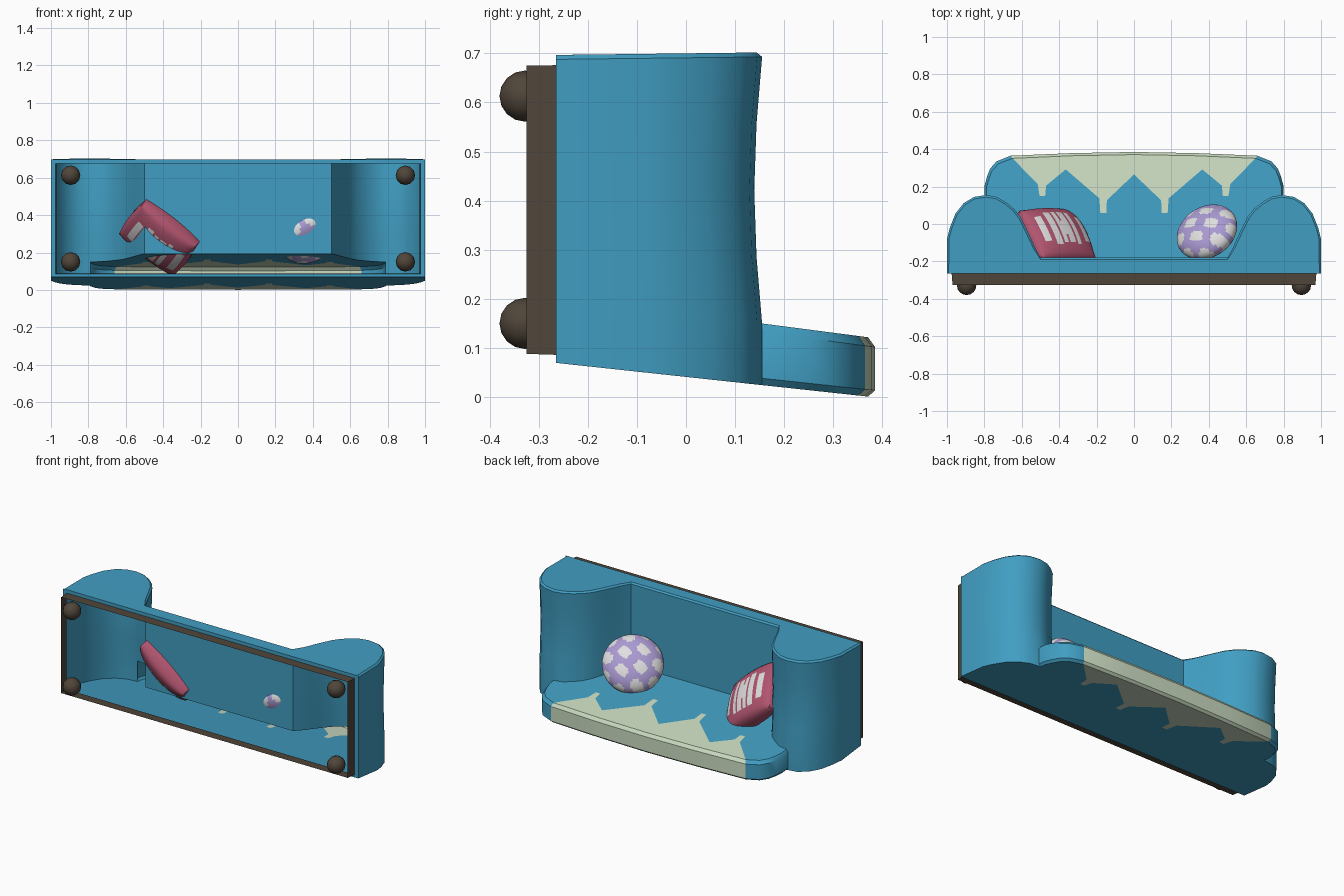
import bpy, bmesh, math
from mathutils import Vector, Matrix

if "Cube" in bpy.data.objects:
    bpy.data.objects.remove(bpy.data.objects["Cube"])


def material(name, rgb):
    m = bpy.data.materials.new(name)
    m.diffuse_color = (*rgb, 1)
    m.use_nodes = True
    m.node_tree.nodes["Principled BSDF"].inputs["Base Color"].default_value = m.diffuse_color
    return m


BLUE = material("blue fabric", (0.052, 0.34, 0.54))
CREAM = material("cream drips", (0.60, 0.72, 0.54))
BROWN = material("dark wood", (0.08, 0.06, 0.042))
RED = material("rose fabric", (0.44, 0.09, 0.16))
PURPLE = material("lilac fabric", (0.40, 0.32, 0.64))
WHITE = material("off white", (0.74, 0.74, 0.74))


def finish(name, bm, mats, angle=35):
    bmesh.ops.remove_doubles(bm, verts=bm.verts, dist=0.0006)
    bmesh.ops.recalc_face_normals(bm, faces=bm.faces)
    me = bpy.data.meshes.new(name)
    bm.to_mesh(me)
    bm.free()
    for m in mats:
        me.materials.append(m)
    ob = bpy.data.objects.new(name, me)
    bpy.context.collection.objects.link(ob)
    bpy.ops.object.select_all(action='DESELECT')
    ob.select_set(True)
    bpy.context.view_layer.objects.active = ob
    bpy.ops.object.shade_smooth_by_angle(angle=math.radians(angle))
    return ob


def face(bm, pts, mat=0):
    f = bm.faces.new([bm.verts.new(p) for p in pts])
    f.material_index = mat
    return f


def mirrored(half):
    """Left half list ending near the centre -> full left-to-right list."""
    right = [(-x, y) for x, y in reversed(half)]
    return half + (right[1:] if abs(half[-1][0]) < 1e-6 else right)


# ---- profiles in x, y (sofa lies on its back: its top is +y, its front is +z)
arm = [(-1, -.265), (-1, -.08), (-.985, -.02), (-.955, .055), (-.91, .112), (-.855, .145),
       (-.788, .155), (-.735, .145), (-.685, .117), (-.64, .08), (-.605, .035),
       (-.575, -.025), (-.55, -.08), (-.525, -.135), (-.5, -.18)]
PEAK = 6
rim = [(-.8, .155), (-.8, .2), (-.787, .25), (-.77, .295), (-.735, .335), (-.66, .365),
       (-.33, .379), (0, .385)]
zigzag = [(-.515, .215), (-.505, .15), (-.475, .15), (-.47, .205), (-.365, .292),
          (-.185, .137), (-.18, .06), (-.148, .06), (-.145, .127), (0, .265)]
CREAM_X = .661


def z_back(y):
    return .041 - .108 * y


def z_rest(y):
    return .170 - .13 * y


def inset(p):
    k = min(1, max(0, (p[1] - .155) / .2))
    return (p[0] * .985, p[1] - .014 * k)


# ---- sofa body: one hollow shell, open underneath
bm = bmesh.new()
rim_full = mirrored(rim)
rim_in = [inset(p) for p in rim_full]
zig = mirrored(zigzag)
top = [p for p in rim_in if abs(p[0]) < CREAM_X]
left = [p for p in rim_in if p[0] < -.6]
right = [p for p in rim_in if p[0] > .6]
inner, outer = arm[PEAK:], arm[:PEAK + 1]
flip = lambda pts: [(-x, y) for x, y in reversed(pts)]

# backrest front and back panels, split along the drip line
for z, low in ((z_rest, inner[::-1]), (z_back, outer)):
    blue = low + left[1:] + zig + right[:-1] + flip(low)
    cream = top + zig[::-1]
    face(bm, [(x, y, z(y)) for x, y in blue], 0)
    face(bm, [(x, y, z(y)) for x, y in cream], 1)

# rounded rim of the backrest
rings = []
for p, q in zip(rim_full, rim_in):
    rings.append([(*q, z_back(q[1])), (*p, z_back(p[1]) + .014),
                  (*p, z_rest(p[1]) - .018), (*q, z_rest(q[1]))])
for a, b in zip(rings, rings[1:]):
    cm = 1 if max(abs(a[1][0]), abs(b[1][0])) < CREAM_X else 0
    for i in range(3):
        face(bm, [a[i], b[i], b[i + 1], a[i + 1]], cm)


# arms and seat swept from backrest to the front
def column(i, p):
    x, y = p
    zf = .70 + .012 * y
    s = -1 if x < 0 else 1
    col = [(x, y, z_back(y))] if i <= PEAK else []
    for t in (0, .25, .5, .75, 1):
        dip = .016 * math.sin(math.pi * t) * max(0, (y + .18) / .335)
        zs = z_rest(y)
        col.append((x, y - dip, zs + (zf - .009 - zs) * t))
    if i == 0:
        e = (x - s * .009, y)
    elif i == len(arm) - 1:
        e = (x, y - .009)
    else:
        d = Vector((s * .78 - x, -.1 - y)).normalized() * .011
        e = (x + d.x, y + d.y)
    col.append((*e, zf))
    return col


n = len(arm)
cols = [column(i, p) for i, p in enumerate(arm)]
cols += [[(-x, y, z) for x, y, z in c] for c in reversed(cols)]
for a, b in zip(cols, cols[1:]):
    if len(a) != len(b):      # at the peak the inner side starts at the backrest
        a, b = a[-6:], b[-6:]
    for i in range(len(a) - 1):
        face(bm, [a[i], b[i], b[i + 1], a[i + 1]])
face(bm, [c[-1] for c in cols])

# narrow ledge under the body
def rect(hx, z0, z1, y):
    return [(-hx, y, z0), (hx, y, z0), (hx, y, z1), (-hx, y, z1)]


def band(bm, a, b):
    for i in range(4):
        j = (i + 1) % 4
        face(bm, [a[i], a[j], b[j], b[i]])


band(bm, rect(1, .0696, .697, -.265), rect(.975, .086, .676, -.265))
bmesh.ops.triangulate(bm, faces=[f for f in bm.faces if len(f.verts) > 4])
finish("sofa_body", bm, [BLUE, CREAM])

# ---- wooden base band
bm = bmesh.new()
band(bm, rect(.975, .086, .676, -.265), rect(.97, .088, .675, -.325))
finish("base_frame", bm, [BROWN])

# ---- four round feet
for sx in (-1, 1):
    for z in (.15, .613):
        bm = bmesh.new()
        bmesh.ops.create_uvsphere(bm, u_segments=12, v_segments=8, radius=.052,
                                  matrix=Matrix.Translation((sx * .895, -.328, z)) @
                                  Matrix.Rotation(math.pi / 2, 4, 'X'))
        finish("foot", bm, [BROWN], 50)


# ---- cushions
def place(ob, center, right_dir, normal):
    nrm = Vector(normal).normalized()
    r = Vector(right_dir)
    r = (r - nrm * r.dot(nrm)).normalized()
    u = nrm.cross(r)
    m = Matrix((r, u, nrm)).transposed().to_4x4()
    m.translation = center
    ob.data.transform(m)


# square cushion with broken stripes
bm = bmesh.new()
N, HW, HH = 30, .195, .172


def soft(i, j, s):
    u, v = 2 * i / N - 1, 2 * j / N - 1
    puff = .024 + .062 * math.sqrt(max(0, (1 - u * u) * (1 - v * v)))
    return (HW * u * (1 - .07 * v * v), HH * v * (1 - .07 * u * u), s * puff)


def striped(u, v):
    for c, w, h in ((-.62, .1, .5), (-.3, .07, .62), (.06, .19, .6), (.42, .07, .62), (.74, .1, .5)):
        if abs(u - c) < w and abs(v - .05) < h:
            return 0 if (w > .15 and abs(u - c) < .04 and abs(v) > .25) else 1
    return 0


for s in (-1, 1):
    for i in range(N):
        for j in range(N):
            face(bm, [soft(i, j, s), soft(i + 1, j, s), soft(i + 1, j + 1, s), soft(i, j + 1, s)],
                 striped((2 * i + 1) / N - 1, (2 * j + 1) / N - 1))
for k in range(N):
    for e in (0, N):
        face(bm, [soft(k, e, -1), soft(k + 1, e, -1), soft(k + 1, e, 1), soft(k, e, 1)])
        face(bm, [soft(e, k, -1), soft(e, k + 1, -1), soft(e, k + 1, 1), soft(e, k, 1)])
cushion = finish("square_cushion", bm, [RED, WHITE], 50)
place(cushion, (-.42, -.07, .28), (.79, 0, -.62), (.49, .62, .62))

# round cushion with staggered patches
bm = bmesh.new()
bmesh.ops.create_uvsphere(bm, u_segments=64, v_segments=36, radius=1,
                          matrix=Matrix.Diagonal((.172, .172, .09, 1)))
for f in bm.faces:
    c = f.calc_center_median()
    row = math.floor(c.y / .085 + .5)
    a = (c.x / .12 + .5 * (row % 2)) % 1 - .5
    b = c.y / .085 - row
    f.material_index = int((abs(a) / .31) ** 3 + (abs(b) / .34) ** 3 < 1)
ball = finish("round_cushion", bm, [PURPLE, WHITE], 60)
place(ball, (.39, -.043, .28), (.85, 0, .5), (-.4, .6, .68))
